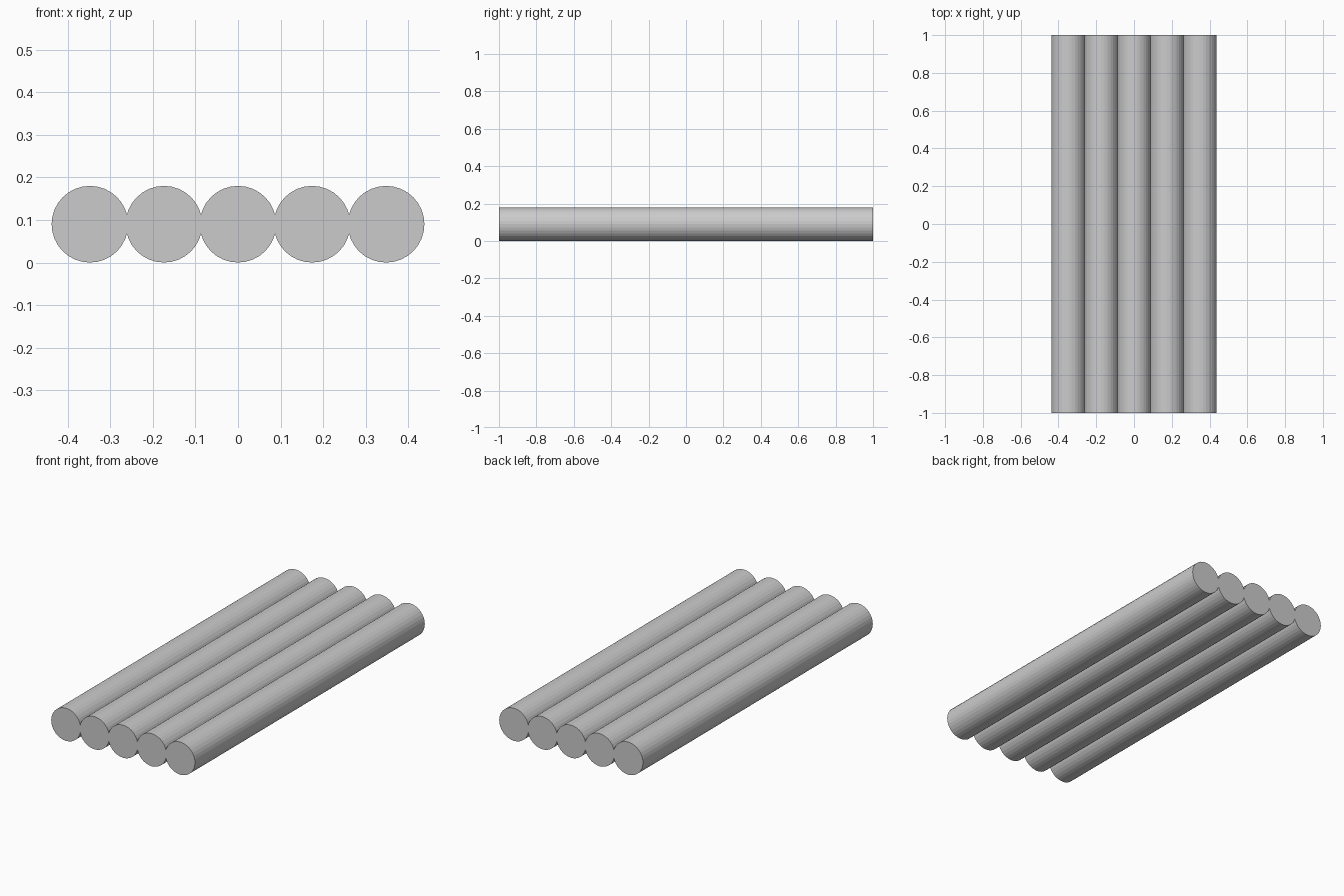
import bpy
import math

cube = bpy.data.objects.get("Cube")
if cube:
    bpy.data.objects.remove(cube, do_unlink=True)

RADIUS = 0.09
SPACING = 0.174
LENGTH = 2.0
COUNT = 5

# Single plain grey for every log
grey = bpy.data.materials.new("plain_grey")
grey.use_nodes = True
colour = (0.6, 0.6, 0.6, 1.0)
grey.diffuse_color = colour
grey.node_tree.nodes["Principled BSDF"].inputs["Base Color"].default_value = colour

# Row of overlapping faceted logs lying front to back
for i in range(COUNT):
    x = (i - (COUNT - 1) / 2) * SPACING
    bpy.ops.mesh.primitive_cylinder_add(
        vertices=32, radius=RADIUS, depth=LENGTH,
        location=(x, 0, RADIUS), rotation=(math.pi / 2, 0, 0))
    log = bpy.context.object
    log.name = f"log_{i + 1}"
    log.data.materials.append(grey)
